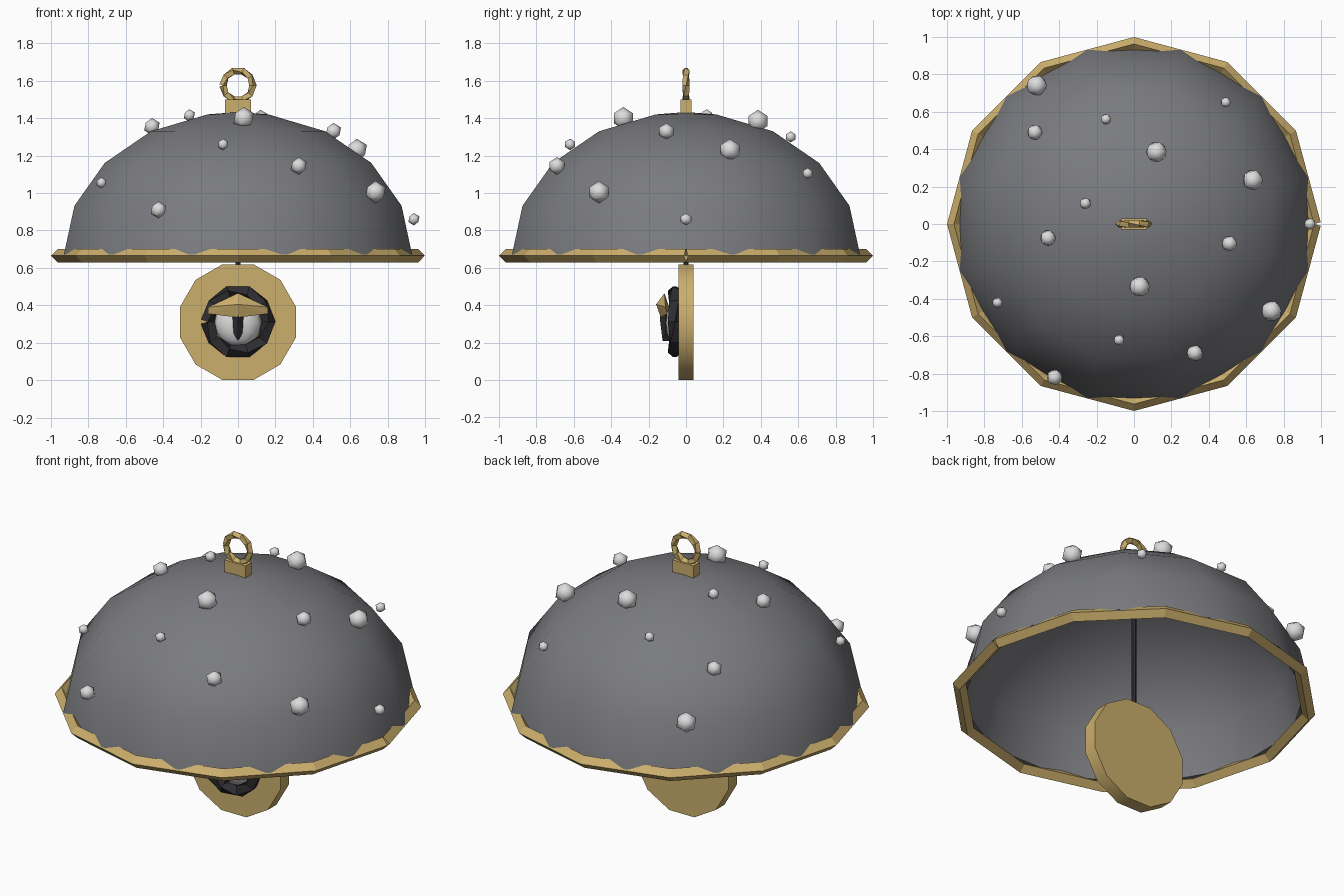
import bpy, bmesh, math
from mathutils import Matrix

if "Cube" in bpy.data.objects:
    bpy.data.objects.remove(bpy.data.objects["Cube"])


def material(name, rgb):
    m = bpy.data.materials.new(name)
    m.diffuse_color = (*rgb, 1)
    m.use_nodes = True
    m.node_tree.nodes["Principled BSDF"].inputs["Base Color"].default_value = m.diffuse_color
    return m


GOLD = material("gold", (0.60, 0.425, 0.15))
GREY = material("dome_grey", (0.195, 0.198, 0.212))
DARK = material("dark_metal", (0.028, 0.028, 0.033))
WHITE = material("pale_white", (0.72, 0.72, 0.72))


def link(name, me, mat, smooth=False, sharp=None):
    me.materials.clear()
    me.materials.append(mat)
    for p in me.polygons:
        p.use_smooth = smooth
        p.material_index = 0
    if sharp:
        me.set_sharp_from_angle(angle=math.radians(sharp))
    ob = bpy.data.objects.new(name, me)
    bpy.context.collection.objects.link(ob)
    return ob


def add(name, bm, mat, smooth=False, sharp=None):
    bmesh.ops.recalc_face_normals(bm, faces=bm.faces)
    me = bpy.data.meshes.new(name)
    bm.to_mesh(me)
    bm.free()
    return link(name, me, mat, smooth, sharp)


def ring(name, mat, major, minor, n, centre, upright=False, start=0.0, twist=0.0):
    """Polygonal ring swept with a diamond section; its two ends meet at the start."""
    cu = bpy.data.curves.new(name + "_path", 'CURVE')
    cu.dimensions = '3D'
    cu.fill_mode = 'FULL'
    cu.bevel_depth = minor
    cu.bevel_resolution = 0
    sp = cu.splines.new('POLY')
    sp.points.add(n)
    for i, pt in enumerate(sp.points):
        a = start + math.tau * i / n
        u, v = major * math.cos(a), major * math.sin(a)
        x, y, z = centre
        pt.co = (x + u, y, z + v, 1) if upright else (x + u, y + v, z, 1)
        pt.tilt = twist * i / n
    tmp = bpy.data.objects.new(name + "_path", cu)
    bpy.context.collection.objects.link(tmp)
    bpy.context.view_layer.update()
    deps = bpy.context.evaluated_depsgraph_get()
    me = bpy.data.meshes.new_from_object(tmp.evaluated_get(deps))
    bpy.data.objects.remove(tmp)
    return link(name, me, mat)


def cylinder(name, mat, r, depth, sides, matrix):
    bm = bmesh.new()
    bmesh.ops.create_cone(bm, cap_ends=True, segments=sides, radius1=r, radius2=r,
                          depth=depth, matrix=matrix)
    return add(name, bm, mat, True, 50)


def hull(name, mat, pts):
    bm = bmesh.new()
    for p in pts:
        bm.verts.new(p)
    bmesh.ops.convex_hull(bm, input=bm.verts[:])
    return add(name, bm, mat)


UPRIGHT = Matrix.Rotation(math.pi / 2, 4, 'X')   # local z turned to face the front

# Hollow dome: 12 sides, rings every 20 degrees, outer and inner skins joined at the mouth
bm = bmesh.new()
mouths = []
for gap in (0.0, 0.025):
    rows = []
    for k in range(5):
        t = math.radians(20 * k)
        r, z = (0.963 - gap) * math.cos(t), 0.672 + (0.76 - gap) * math.sin(t)
        rows.append([bm.verts.new((r * math.cos(a), r * math.sin(a), z))
                     for a in (math.radians(15 + 30 * i) for i in range(12))])
    crown = bm.verts.new((0, 0, 1.433 - gap))
    for i in range(12):
        j = (i + 1) % 12
        for lo, hi in zip(rows, rows[1:]):
            bm.faces.new((lo[i], lo[j], hi[j], hi[i]))
        bm.faces.new((rows[-1][i], rows[-1][j], crown))
    mouths.append(rows[0])
for i in range(12):
    j = (i + 1) % 12
    bm.faces.new((mouths[0][i], mouths[1][i], mouths[1][j], mouths[0][j]))
add("dome", bm, GREY, True, 60)

# Rim around the dome mouth
ring("rim", GOLD, 0.962, 0.037, 12, (0, 0, 0.665))

# Hanger block and loop on top
bm = bmesh.new()
bmesh.ops.create_cube(bm, size=1, matrix=Matrix.Translation((0, 0, 1.45))
                      @ Matrix.Diagonal((0.14, 0.06, 0.10, 1)))
add("hanger_block", bm, GOLD)
ring("hanger_loop", GOLD, 0.08, 0.02, 10, (0, 0, 1.575), True, math.pi, math.tau)

# Clapper rod and disc
cylinder("clapper_rod", DARK, 0.014, 0.84, 6, Matrix.Translation((0, 0, 1.01)))
disc_at = Matrix.Translation((0, 0, 0.31)) @ UPRIGHT
cylinder("clapper_disc", GOLD, 0.32, 0.08, 12, disc_at @ Matrix.Rotation(math.radians(15), 4, 'Z'))

# Eye on the disc: socket, ball, slit pupil and lid
ring("eye_socket", DARK, 0.163, 0.037, 10, (0, -0.06, 0.312), True, math.pi, math.tau)
bm = bmesh.new()
bmesh.ops.create_uvsphere(bm, u_segments=12, v_segments=8, radius=1,
                          matrix=Matrix.Translation((0, -0.04, 0.305))
                          @ Matrix.Diagonal((0.125, 0.07, 0.125, 1)))
add("eyeball", bm, WHITE, smooth=True)
hull("pupil", DARK, [(0, -0.14, 0.33), (0, -0.125, 0.21), (0, -0.08, 0.21), (0, -0.08, 0.40),
                     (0, -0.13, 0.40), (-0.024, -0.11, 0.25), (0.024, -0.11, 0.25),
                     (-0.03, -0.11, 0.36), (0.03, -0.11, 0.36)])
hull("eyelid", GOLD, [(0, -0.16, 0.405), (0, -0.115, 0.465), (0, -0.135, 0.335), (0, -0.09, 0.39),
                      (-0.16, -0.11, 0.39), (0.16, -0.11, 0.39),
                      (-0.16, -0.10, 0.355), (0.16, -0.10, 0.355)])

# Studs scattered over the dome: x, y, z, radius
STUDS = [
    (-.52, .74, .955, .06), (-.53, .49, 1.185, .045), (-.15, .56, 1.30, .03),
    (.49, .65, 1.105, .03), (.12, .385, 1.385, .06), (.635, .235, 1.23, .06),
    (.94, 0, .86, .033), (-.26, .11, 1.415, .033), (-.46, -.075, 1.355, .046),
    (.51, -.105, 1.33, .045), (.03, -.335, 1.40, .06), (.735, -.465, 1.005, .06),
    (.325, -.69, 1.145, .047), (-.08, -.62, 1.26, .031), (-.425, -.82, .91, .046),
    (-.73, -.42, 1.055, .03),
]
for i, (x, y, z, r) in enumerate(STUDS):
    bm = bmesh.new()
    bmesh.ops.create_icosphere(bm, subdivisions=1, radius=r, matrix=Matrix.Translation((x, y, z)))
    add(f"stud_{i + 1}", bm, WHITE, smooth=True)
